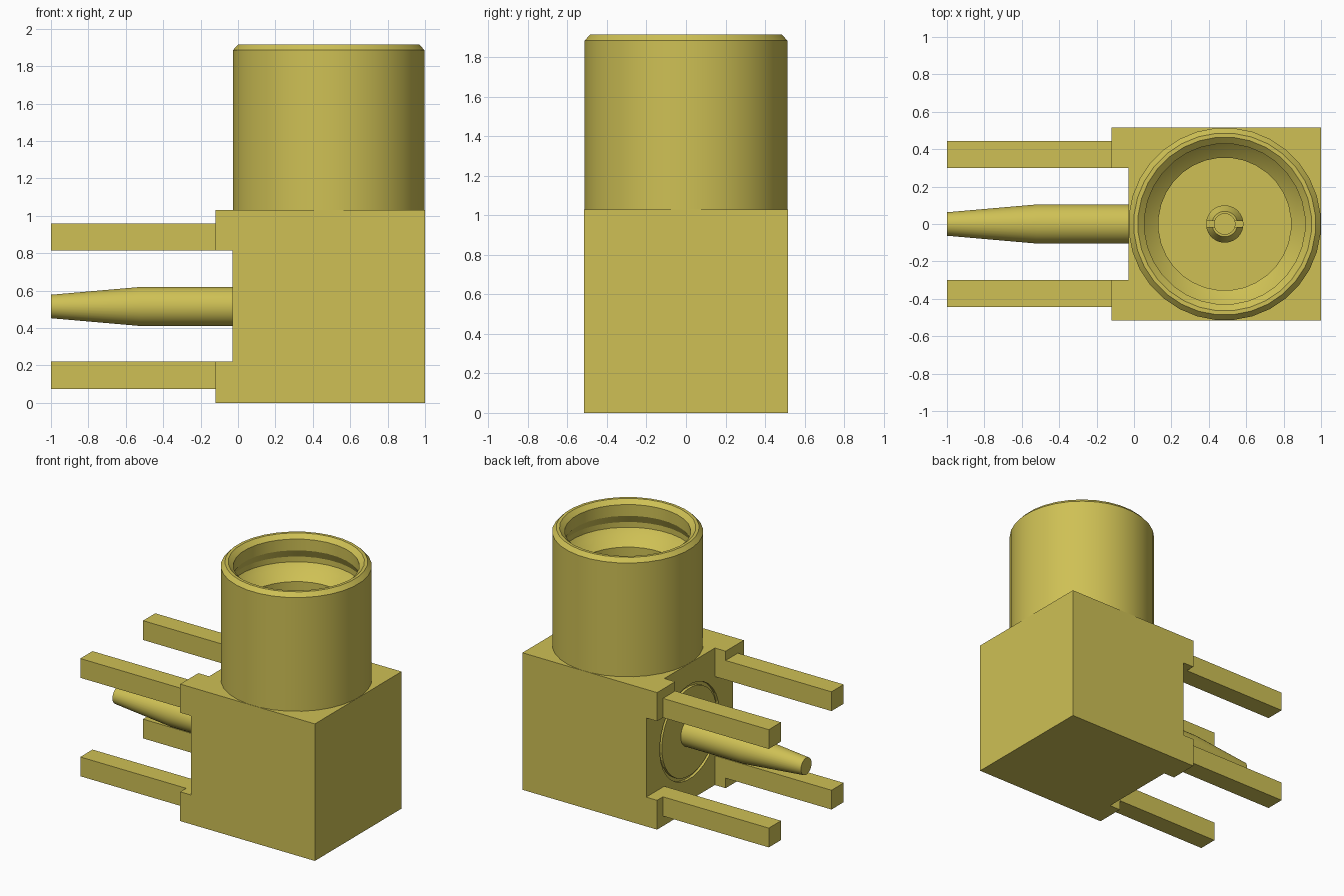
import bpy, bmesh, math
from mathutils import Matrix

cube = bpy.data.objects.get("Cube")
if cube:
    bpy.data.objects.remove(cube, do_unlink=True)

# Single gold material
gold = bpy.data.materials.new("gold")
gold.use_nodes = True
GOLD = (0.62, 0.53, 0.09, 1.0)
gold.diffuse_color = GOLD
gold.node_tree.nodes["Principled BSDF"].inputs["Base Color"].default_value = GOLD


def finish(bm, name):
    bmesh.ops.recalc_face_normals(bm, faces=bm.faces)
    mesh = bpy.data.meshes.new(name)
    bm.to_mesh(mesh)
    bm.free()
    mesh.materials.append(gold)
    obj = bpy.data.objects.new(name, mesh)
    bpy.context.collection.objects.link(obj)
    return obj


def select_only(obj):
    bpy.ops.object.select_all(action='DESELECT')
    obj.select_set(True)
    bpy.context.view_layer.objects.active = obj


def box(name, x, y, z):
    """Box from (min, max) pairs on each axis."""
    bm = bmesh.new()
    size = [b - a for a, b in (x, y, z)]
    mid = [(a + b) / 2 for a, b in (x, y, z)]
    bmesh.ops.create_cube(bm, size=1, matrix=Matrix.Translation(mid) @ Matrix.Diagonal((*size, 1)))
    return finish(bm, name)


def lathe(name, profile, matrix, sides=32, closed=False):
    """Revolve (radius, height) points about z, then place with the matrix."""
    bm = bmesh.new()
    rings = []
    for i in range(sides):
        a = 2 * math.pi * (i + 0.5) / sides
        rings.append([bm.verts.new((r * math.cos(a), r * math.sin(a), h)) for r, h in profile])
    count = len(profile)
    for i in range(sides):
        p, q = rings[i], rings[(i + 1) % sides]
        for j in range(count if closed else count - 1):
            k = (j + 1) % count
            bm.faces.new((p[j], q[j], q[k], p[k]))
    bmesh.ops.remove_doubles(bm, verts=bm.verts, dist=1e-5)
    bm.transform(matrix)
    return finish(bm, name)


def smooth(obj, angle=20):
    select_only(obj)
    bpy.ops.object.shade_smooth_by_angle(angle=math.radians(angle))


def cut(obj, cutter):
    cutter.hide_render = True
    mod = obj.modifiers.new("cut", 'BOOLEAN')
    mod.operation = 'DIFFERENCE'
    mod.solver = 'EXACT'
    mod.object = cutter
    select_only(obj)
    bpy.ops.object.modifier_apply(modifier=mod.name)
    bpy.data.objects.remove(cutter, do_unlink=True)


along_x = Matrix.Translation((0, 0, 0.515)) @ Matrix.Rotation(math.pi / 2, 4, 'Y')
barrel_axis = Matrix.Translation((0.485, 0, 0))

# Square body with a cross-shaped notch that leaves four corner pads
body = box("body", (-0.12, 1.0), (-0.515, 0.515), (0, 1.03))
cut(body, box("notch_across", (-0.3, -0.03), (-1, 1), (0.22, 0.815)))
cut(body, box("notch_upright", (-0.3, -0.03), (-0.30, 0.30), (-1, 2)))
# Shallow ring groove around the rear insert
cut(body, lathe("groove_cutter", [(0.33, -0.1), (0.355, -0.1), (0.355, -0.01), (0.33, -0.01)],
                along_x, closed=True))

# Four square mounting legs
for side, s in (("left", 1), ("right", -1)):
    for level, z in (("lower", (0.075, 0.22)), ("upper", (0.815, 0.96))):
        y = sorted((s * 0.30, s * 0.445))
        box(f"{level}_{side}_leg", (-1.0, -0.12), y, z)

# Tapered rear contact
contact = lathe("rear_contact", [(0, -1.0), (0.063, -1.0), (0.105, -0.52), (0.105, 0.0), (0, 0.0)], along_x)
smooth(contact)

# Hollow round barrel with chamfered rim, inner snap groove and stepped bore
barrel = lathe("barrel", [
    (0, 1.03), (0.515, 1.03), (0.515, 1.885), (0.487, 1.915), (0.465, 1.915),
    (0.43, 1.885), (0.43, 1.80), (0.46, 1.74), (0.46, 1.70), (0.43, 1.66),
    (0.355, 1.60), (0.355, 1.08), (0, 1.08)], barrel_axis)
smooth(barrel)

# Slotted centre socket
socket = lathe("centre_socket", [
    (0, 1.06), (0.10, 1.06), (0.10, 1.44), (0.068, 1.50), (0.055, 1.50),
    (0.055, 1.20), (0, 1.20)], barrel_axis)
cut(socket, box("slot_cutter", (0.3, 0.7), (-0.017, 0.017), (1.25, 1.6)))
smooth(socket)
